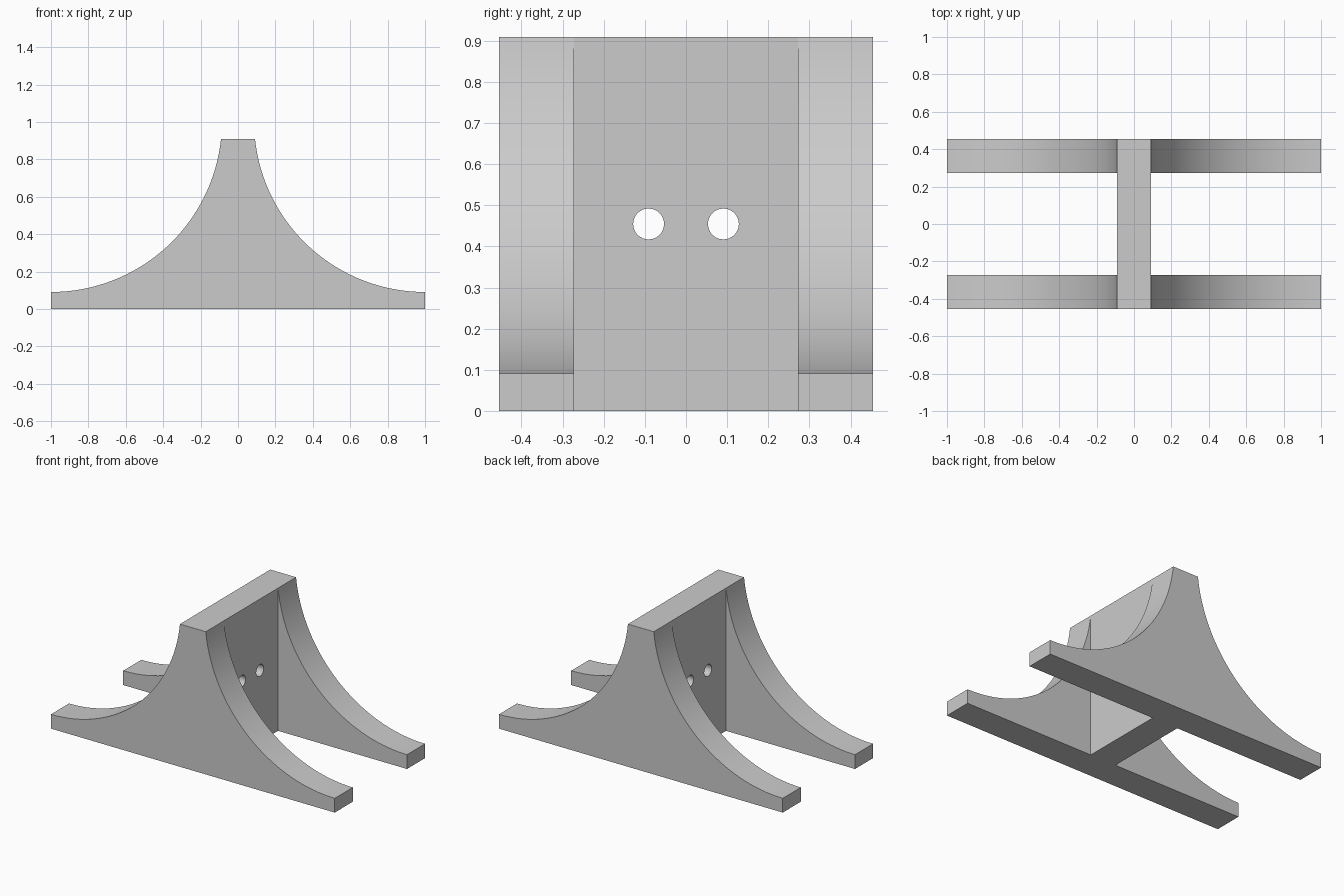
import bpy
import bmesh
import math

U = 1 / 11                      # design unit: the base is 22 units long
ARC_STEPS = 32

cube = bpy.data.objects.get("Cube")
if cube:
    bpy.data.objects.remove(cube, do_unlink=True)

grey = bpy.data.materials.new("plain_grey")
grey.use_nodes = True
colour = (0.6, 0.6, 0.6, 1)
grey.diffuse_color = colour
grey.node_tree.nodes["Principled BSDF"].inputs["Base Color"].default_value = colour


def make_object(name, bm):
    bmesh.ops.recalc_face_normals(bm, faces=bm.faces)
    mesh = bpy.data.meshes.new(name)
    bm.to_mesh(mesh)
    bm.free()
    obj = bpy.data.objects.new(name, mesh)
    bpy.context.collection.objects.link(obj)
    mesh.materials.append(grey)
    return obj


def prism(name, outline, half_depth):
    """Extrude an (x, z) outline along y, centred on y = 0."""
    bm = bmesh.new()
    face = bm.faces.new([bm.verts.new((x, -half_depth, z)) for x, z in outline])
    side = bmesh.ops.extrude_face_region(bm, geom=[face])
    moved = [v for v in side["geom"] if isinstance(v, bmesh.types.BMVert)]
    bmesh.ops.translate(bm, verts=moved, vec=(0, 2 * half_depth, 0))
    return make_object(name, bm)


# Flared outline: a concave arc on each side, level at the foot tip
run, rise = 10 * U, 9 * U
radius = (run ** 2 + rise ** 2) / (2 * rise)
sweep = math.asin(run / radius)
arc = []
for i in range(ARC_STEPS + 1):
    a = sweep * i / ARC_STEPS
    arc.append((11 * U - radius * math.sin(a), U + radius * (1 - math.cos(a))))
outline = [(11 * U, 0)] + arc + [(-x, z) for x, z in reversed(arc)] + [(-11 * U, 0)]
stand = prism("support_bracket", outline, 5 * U)

# Cutters: open bays either side of the centre plate, and two bolt holes
cutters = []
for s in (1, -1):
    bay = [(s * U, -U), (s * 13 * U, -U), (s * 13 * U, 12 * U), (s * U, 12 * U)]
    cutters.append(prism("bay_cutter", bay, 3 * U))

    bm = bmesh.new()
    bmesh.ops.create_cone(bm, cap_ends=True, segments=32, radius1=0.0375,
                          radius2=0.0375, depth=6 * U)
    hole = make_object("bolt_hole_cutter", bm)
    hole.rotation_euler = (0, math.pi / 2, 0)
    hole.location = (0, s * U, 5 * U)
    cutters.append(hole)

bpy.ops.object.select_all(action="DESELECT")
stand.select_set(True)
bpy.context.view_layer.objects.active = stand
for cutter in cutters:
    cutter.hide_render = True
    mod = stand.modifiers.new("cut", "BOOLEAN")
    mod.operation = "DIFFERENCE"
    mod.solver = "EXACT"
    mod.object = cutter
    bpy.ops.object.modifier_apply(modifier=mod.name)
for cutter in cutters:
    bpy.data.objects.remove(cutter, do_unlink=True)

bpy.ops.object.shade_smooth_by_angle(angle=math.radians(30))
